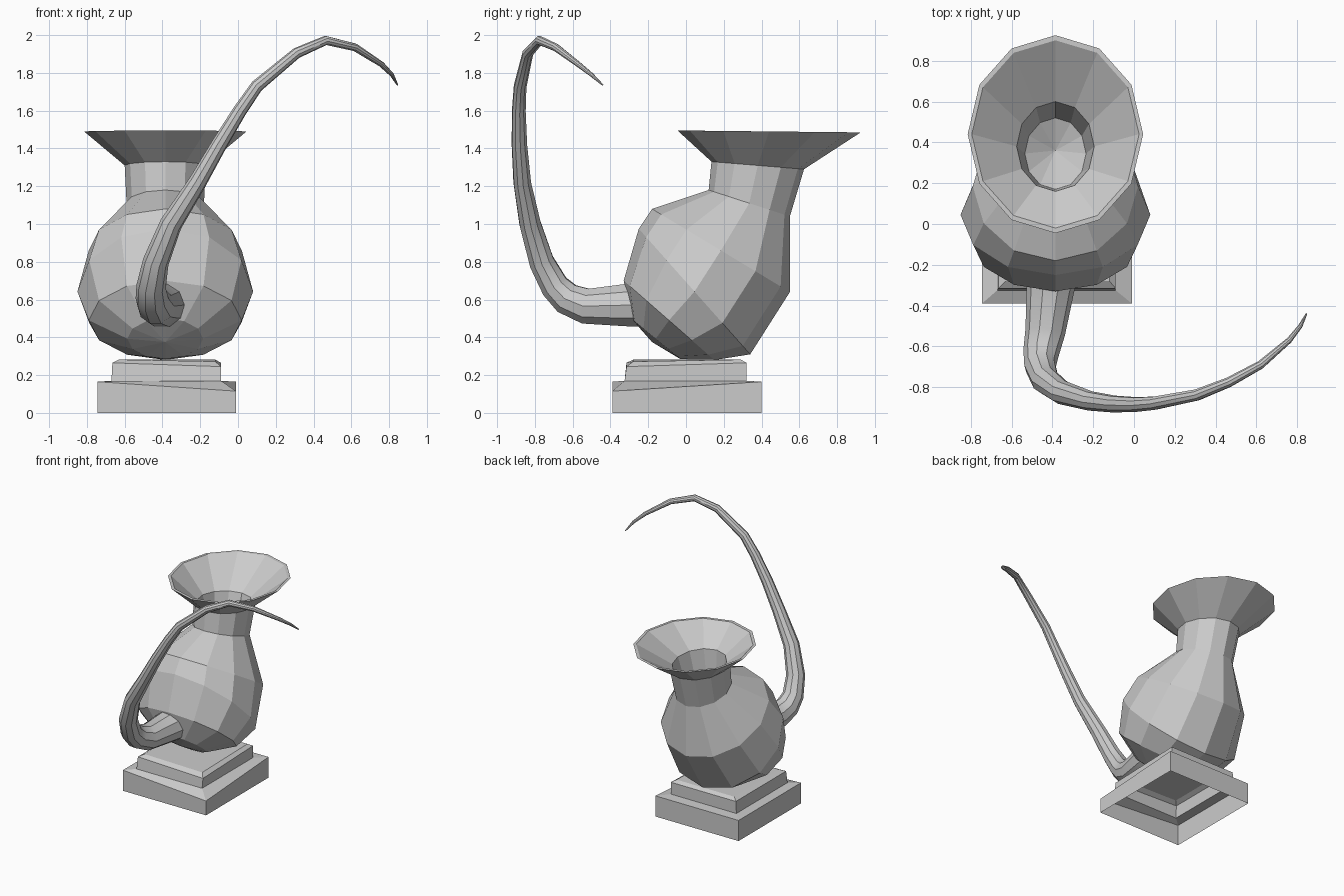
import bpy, bmesh
from math import sin, cos, pi

if "Cube" in bpy.data.objects:
    bpy.data.objects.remove(bpy.data.objects["Cube"])

CX = -0.385  # centre line of vase and base


def finish(bm, name):
    mesh = bpy.data.meshes.new(name)
    bm.to_mesh(mesh)
    bm.free()
    obj = bpy.data.objects.new(name, mesh)
    bpy.context.collection.objects.link(obj)
    return obj


def bridge(bm, a, b):
    n = len(a)
    for i in range(n):
        j = (i + 1) % n
        bm.faces.new((a[i], a[j], b[j], b[i]))


def fan(bm, ring, point):
    tip = bm.verts.new(point)
    for i in range(len(ring)):
        bm.faces.new((ring[i], ring[(i + 1) % len(ring)], tip))


# Vase: tilted 12-sided rings as (front y, front z, back y, back z, x radius)
rings = [
    (-0.29, 0.50, -0.03, 0.285, 0.20),
    (-0.33, 0.70, 0.15, 0.28, 0.405),
    (-0.25, 0.975, 0.34, 0.31, 0.465),
    (-0.18, 1.08, 0.55, 0.64, 0.405),
    (0.12, 1.18, 0.55, 1.04, 0.205),
    (0.135, 1.33, 0.625, 1.29, 0.215),
    (-0.045, 1.495, 0.925, 1.485, 0.43),
    # inner surface of the mouth and throat
    (-0.02, 1.495, 0.90, 1.485, 0.41),
    (0.16, 1.34, 0.60, 1.30, 0.19),
    (0.17, 1.18, 0.52, 1.04, 0.15),
]
bm = bmesh.new()
loops = []
for fy, fz, by, bz, rx in rings:
    loop = []
    for i in range(12):
        a = 2 * pi * i / 12
        loop.append(bm.verts.new((CX + rx * cos(a),
                                  (fy + by) / 2 + (by - fy) / 2 * sin(a),
                                  (fz + bz) / 2 + (bz - fz) / 2 * sin(a))))
    loops.append(loop)
for a, b in zip(loops, loops[1:]):
    bridge(bm, a, b)
fan(bm, loops[0][::-1], (CX, -0.18, 0.375))
fan(bm, loops[-1], (CX, 0.36, 0.98))
bmesh.ops.recalc_face_normals(bm, faces=bm.faces)
finish(bm, "vase")

# Stepped plinth, open underneath: (x0, x1, y0, y1, z, drop of front right corner)
steps = [
    (-0.745, -0.01, -0.39, 0.40, 0.0, 0.0),
    (-0.745, -0.01, -0.39, 0.40, 0.165, 0.05),
    (-0.67, -0.09, -0.325, 0.32, 0.17, 0.0),
    (-0.665, -0.09, -0.315, 0.32, 0.265, 0.02),
    (-0.63, -0.12, -0.28, 0.29, 0.282, 0.01),
]
bm = bmesh.new()
loops = [[bm.verts.new(p) for p in
          ((x0, y0, z), (x1, y0, z - d), (x1, y1, z), (x0, y1, z))]
         for x0, x1, y0, y1, z, d in steps]
for a, b in zip(loops, loops[1:]):
    bridge(bm, a, b)
bm.faces.new(loops[-1])
finish(bm, "plinth")

# Tapering tendril: (x, y, z, radius)
path = [
    (-0.39, -0.20, 0.575, 0.125),
    (-0.41, -0.32, 0.570, 0.117),
    (-0.435, -0.53, 0.565, 0.098),
    (-0.455, -0.63, 0.605, 0.088),
    (-0.46, -0.695, 0.670, 0.078),
    (-0.435, -0.765, 0.800, 0.069),
    (-0.355, -0.825, 1.000, 0.059),
    (-0.215, -0.867, 1.220, 0.048),
    (-0.10, -0.882, 1.420, 0.042),
    (0.01, -0.885, 1.600, 0.037),
    (0.10, -0.878, 1.730, 0.034),
    (0.31, -0.837, 1.905, 0.029),
    (0.465, -0.775, 1.972, 0.025),
    (0.62, -0.69, 1.935, 0.021),
    (0.76, -0.57, 1.845, 0.015),
    (0.815, -0.50, 1.79, 0.011),
    (0.845, -0.44, 1.735, 0.004),
]
curve = bpy.data.curves.new("tendril", 'CURVE')
curve.dimensions = '3D'
curve.bevel_depth = 1.0
curve.bevel_resolution = 3
curve.use_fill_caps = True
spline = curve.splines.new('POLY')
spline.points.add(len(path) - 1)
for pt, (x, y, z, r) in zip(spline.points, path):
    pt.co = (x, y, z, 1)
    pt.radius = r
tendril = bpy.data.objects.new("tendril", curve)
bpy.context.collection.objects.link(tendril)
bpy.ops.object.select_all(action='DESELECT')
tendril.select_set(True)
bpy.context.view_layer.objects.active = tendril
bpy.ops.object.convert(target='MESH')
bpy.ops.object.shade_smooth_by_angle()
